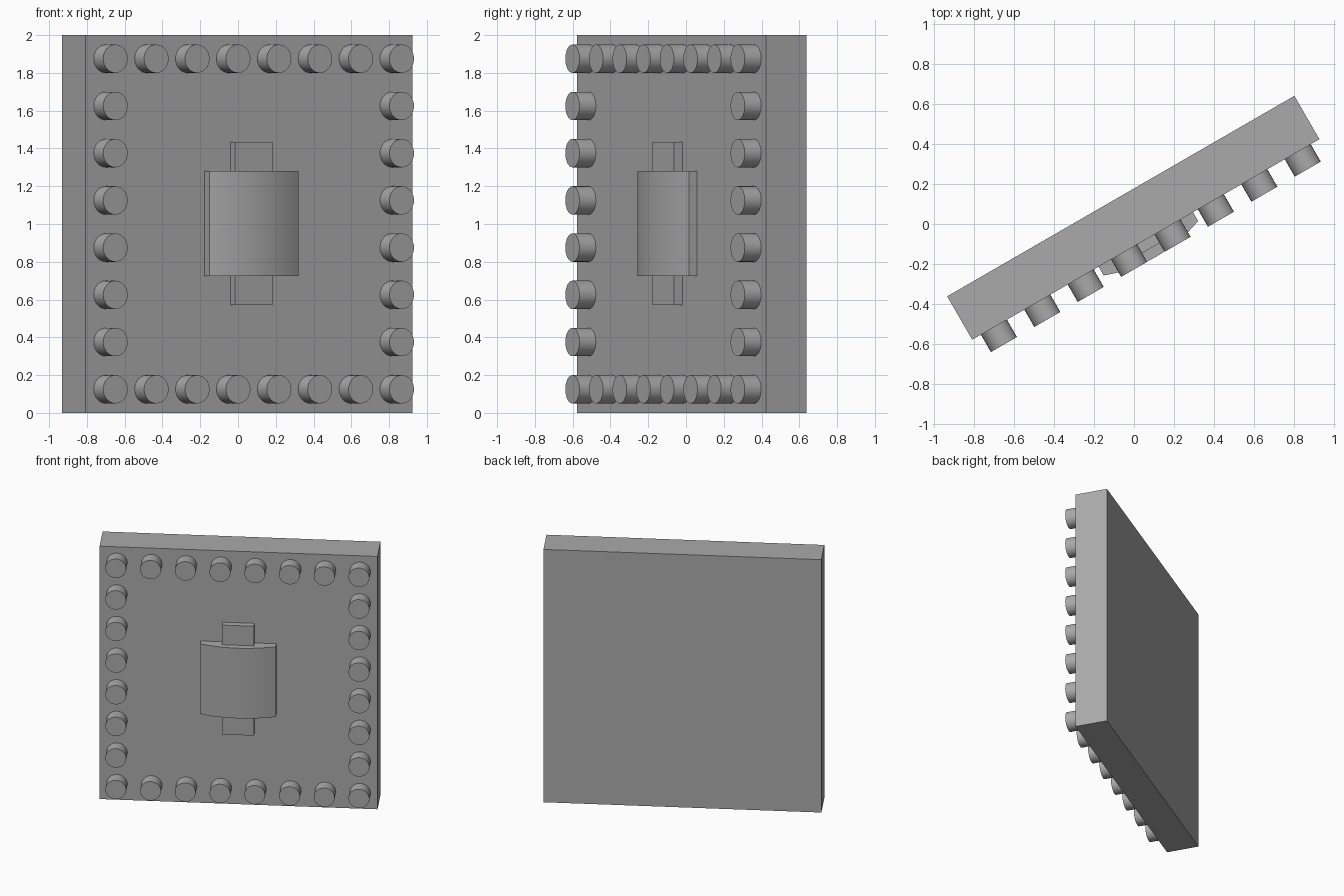
import bpy, bmesh, math
from mathutils import Matrix

if "Cube" in bpy.data.objects:
    bpy.data.objects.remove(bpy.data.objects["Cube"])

grey = bpy.data.materials.new("plain grey")
grey.diffuse_color = (0.4, 0.4, 0.4, 1)
grey.use_nodes = True
grey.node_tree.nodes["Principled BSDF"].inputs["Base Color"].default_value = grey.diffuse_color

# local frame: x along the panel, -y out of its front face (y = 0 is that face)
FRAME = (Matrix.Translation((-0.0035, 0.031, 0)) @ Matrix.Rotation(math.radians(30), 4, 'Z')
         @ Matrix.Translation((0, -0.125, 0)))


def finish(name, bm, smooth=False):
    bmesh.ops.recalc_face_normals(bm, faces=bm.faces)
    mesh = bpy.data.meshes.new(name)
    bm.to_mesh(mesh)
    bm.free()
    mesh.materials.append(grey)
    ob = bpy.data.objects.new(name, mesh)
    ob.matrix_world = FRAME
    bpy.context.collection.objects.link(ob)
    if smooth:
        bpy.ops.object.select_all(action='DESELECT')
        ob.select_set(True)
        bpy.context.view_layer.objects.active = ob
        bpy.ops.object.shade_smooth_by_angle(angle=math.radians(30))
    return ob


def prism(name, outline, z0, z1, smooth=False):
    bm = bmesh.new()
    face = bm.faces.new([bm.verts.new((x, y, z0)) for x, y in outline])
    top = bmesh.ops.extrude_face_region(bm, geom=[face])
    verts = [g for g in top["geom"] if isinstance(g, bmesh.types.BMVert)]
    bmesh.ops.translate(bm, verts=verts, vec=(0, 0, z1 - z0))
    return finish(name, bm, smooth)


# main slab
prism("panel", [(-1, 0), (1, 0), (1, 0.25), (-1, 0.25)], 0, 2)

# narrow bar behind the handle
prism("center_bar", [(-0.115, -0.05), (0.115, -0.05), (0.115, 0.01), (-0.115, 0.01)], 0.57, 1.435)

# wide block with a gently bulging front
half, edge, bulge = 0.272, 0.05, 0.05
radius = (half ** 2 + bulge ** 2) / (2 * bulge)
sweep = math.asin(half / radius)
arc = []
for i in range(17):
    a = sweep * (i / 8 - 1)
    arc.append((radius * math.sin(a), -(edge + bulge - radius * (1 - math.cos(a)))))
prism("curved_block", arc + [(half, 0.01), (-half, 0.01)], 0.725, 1.28, True)

# round studs around the border
bm = bmesh.new()
for i in range(8):
    for j in range(8):
        if i in (0, 7) or j in (0, 7):
            place = (Matrix.Translation((-0.875 + 0.25 * i, -0.045, 0.125 + 0.25 * j))
                     @ Matrix.Rotation(math.pi / 2, 4, 'X'))
            bmesh.ops.create_cone(bm, cap_ends=True, segments=32, radius1=0.075,
                                  radius2=0.075, depth=0.11, matrix=place)
finish("border_studs", bm, True)
